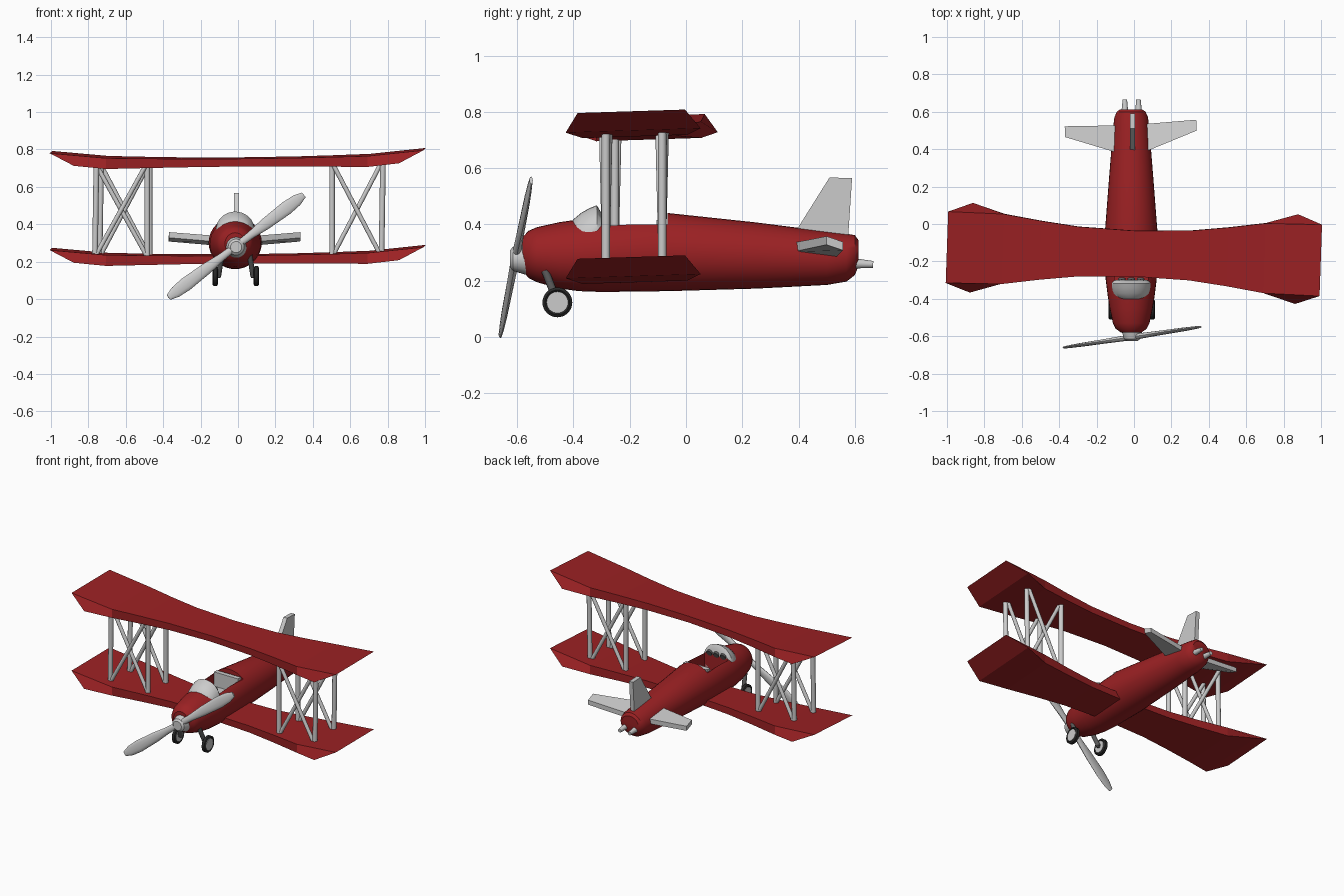
import bpy, bmesh, math
from mathutils import Vector, Matrix, Euler

if "Cube" in bpy.data.objects:
    bpy.data.objects.remove(bpy.data.objects["Cube"])


def material(name, colour):
    m = bpy.data.materials.new(name)
    m.diffuse_color = (*colour, 1)
    m.use_nodes = True
    m.node_tree.nodes["Principled BSDF"].inputs["Base Color"].default_value = m.diffuse_color
    return m


RED = material("red paint", (0.33, 0.015, 0.017))
BLACK = material("black rubber", (0.02, 0.02, 0.02))
DARK = material("dark metal", (0.1, 0.1, 0.1))


def finish(bm, name, mat=None, smooth=True):
    bmesh.ops.recalc_face_normals(bm, faces=bm.faces)
    me = bpy.data.meshes.new(name)
    bm.to_mesh(me)
    bm.free()
    ob = bpy.data.objects.new(name, me)
    bpy.context.collection.objects.link(ob)
    if mat:
        me.materials.append(mat)
    if smooth:
        shade(ob)
    return ob


def activate(ob):
    bpy.ops.object.select_all(action='DESELECT')
    ob.select_set(True)
    bpy.context.view_layer.objects.active = ob


def shade(ob):
    activate(ob)
    bpy.ops.object.shade_smooth_by_angle(angle=math.radians(35))


def loft(name, rings, mat=None, smooth=True, matrix=None):
    bm = bmesh.new()
    loops = [[bm.verts.new(p) for p in r] for r in rings]
    n = len(loops[0])
    for a, b in zip(loops, loops[1:]):
        for i in range(n):
            j = (i + 1) % n
            bm.faces.new((a[i], a[j], b[j], b[i]))
    bm.faces.new(loops[0])
    bm.faces.new(loops[-1])
    if matrix:
        bm.transform(matrix)
    return finish(bm, name, mat, smooth)


def oval(x, y, z, rx, rz, n=32):
    return [(x + rx * math.cos(2 * math.pi * i / n), y, z + rz * math.sin(2 * math.pi * i / n))
            for i in range(n)]


def rod(name, a, b, r, mat=None, r2=None, n=12):
    a, b = Vector(a), Vector(b)
    bm = bmesh.new()
    bmesh.ops.create_cone(bm, cap_ends=True, segments=n, radius1=r,
                          radius2=r if r2 is None else r2, depth=(b - a).length)
    bm.transform(Matrix.Translation((a + b) / 2)
                 @ (b - a).to_track_quat('Z', 'Y').to_matrix().to_4x4())
    return finish(bm, name, mat)


def box(name, lo, hi):
    bm = bmesh.new()
    bmesh.ops.create_cube(bm, size=1)
    lo, hi = Vector(lo), Vector(hi)
    bm.transform(Matrix.Translation((lo + hi) / 2) @ Matrix.Diagonal((*(hi - lo), 1)))
    return finish(bm, name, smooth=False)


CX = -0.015

# fuselage: y, bottom, top, half width
body = [(-.58, .235, .355, .055), (-.56, .21, .377, .083), (-.53, .195, .39, .098),
        (-.45, .172, .408, .115), (-.38, .163, .418, .126), (-.3, .16, .428, .136),
        (-.06, .163, .44, .142), (.25, .172, .407, .118), (.5, .185, .375, .098),
        (.57, .197, .367, .09), (.6, .22, .362, .077), (.612, .25, .345, .06)]
fuselage = loft("fuselage", [oval(CX, y, (b + t) / 2, w, (t - b) / 2) for y, b, t, w in body], RED)

# open cockpit: lowered rim and inner pit
for lo, hi in (((-.2, -.32, .4), (.2, -.065, .6)), ((CX - .09, -.3, .29), (CX + .09, -.07, .6))):
    cutter = box("cockpit_cutter", lo, hi)
    cutter.hide_render = True
    mod = fuselage.modifiers.new("cockpit", 'BOOLEAN')
    mod.operation = 'DIFFERENCE'
    mod.solver = 'EXACT'
    mod.object = cutter
    activate(fuselage)
    bpy.ops.object.modifier_apply(modifier=mod.name)
    bpy.data.objects.remove(cutter)
shade(fuselage)
box("seat_back", (CX - .088, -.105, .29), (CX + .088, -.075, .415))
box("seat_base", (CX - .08, -.2, .285), (CX + .08, -.08, .32))

# windscreen fairing and instrument dials
screen = [(-.415, .02, .06, .39), (-.4, .085, .08, .418), (-.37, .098, .09, .443),
          (-.34, .104, .1, .459), (-.317, .104, .1, .468), (-.3, .098, .085, .44)]
loft("windscreen", [oval(CX, y, t - h, w, h) for y, w, h, t in screen])
for dx in (-.05, 0, .05):
    rod("dial", (CX + dx, -.305, .41), (CX + dx, -.292, .405), .02, DARK, n=16)

# wings: top x, bottom x, top half chord, bottom half chord, top z, bottom z
half = [(0, 0, .122, .122, .037, -.004), (.3, .3, .133, .133, .039, -.006),
        (.5, .5, .157, .157, .043, -.008), (.7, .7, .187, .187, .048, -.01),
        (1, .87, .191, .24, .077, .01)]
stations = [(-a, -b, *r) for a, b, *r in reversed(half[1:])] + half
tilt = Euler((.032, -.008, -.035)).to_matrix().to_4x4()
for name, z in (("upper_wing", .717), ("lower_wing", .199)):
    rings = [[(xb, -hb, zb), (xb, hb, zb), (xt, ht, zt), (xt, -ht, zt)]
             for xt, xb, ht, hb, zt, zb in stations]
    loft(name, rings, RED, smooth=False, matrix=Matrix.Translation((0, -.157, z)) @ tilt)

# wing struts with crossed braces, front and back rows
for xo, xi, rows in ((-.765, -.485, (-.253, -.085)), (.767, .503, (-.285, -.085))):
    for k, y in enumerate(rows):
        o = .025 * k if xo < 0 else 0
        lo, hi = .215, .73
        a, b = xo + o, xi + o * .5
        rod("outer_strut", (a, y, lo), (a + .008, y, hi), .015)
        rod("inner_strut", (b, y, lo), (b, y, hi), .015)
        rod("cross_brace", (a, y, lo + .01), (b, y - .012, hi), .012)
        rod("cross_brace", (b, y, lo + .01), (a, y + .012, hi), .012)

# propeller and hub
C = Vector((-.01, -.605, .283))
loft("propeller_hub", [oval(-.01, y, .278, r, r, 24) for y, r in
                       ((-.625, .03), (-.615, .043), (-.565, .058))])
tip = Vector((.363, .055, .275))
axis = tip.normalized()
flat = Vector((0, 1, 0)).cross(axis).normalized()
thick = axis.cross(flat)
for s in (1, -1):
    rings = []
    for d, w, t in ((0, .018, .016), (.1, .021, .014), (.2, .031, .012), (.34, .037, .01),
                    (.41, .031, .008), (.457, .016, .006)):
        rings.append([C + axis * d * s + flat * w * math.cos(q) + thick * t * math.sin(q)
                      for q in (i * math.pi / 6 for i in range(12))])
    loft("propeller_blade", rings)

# tail fin
fin = [(.38, .36), (.51, .567), (.59, .564), (.575, .34)]
loft("tail_fin", [[(x, y, z) for y, z in fin] for x in (-.022, .006)], smooth=False)

# tailplanes
yaw = Matrix.Translation((CX, .46, .3)) @ Matrix.Rotation(.05, 4, 'Z')
for s, name in ((-1, "left_tailplane"), (1, "right_tailplane")):
    rings = []
    for x, f, b, z, t in ((.05, -.085, .07, .008, .016), (.352, .022, .08, .033, .015)):
        rings.append([(s * x, f, z + .01 - t), (s * x, b, z - .01 - t),
                      (s * x, b, z - .01 + t), (s * x, f, z + .01 + t)])
    loft(name, rings, smooth=False, matrix=yaw)

# rear pipes
for x in (-.049, .024):
    rod("rear_pipe", (x, .59, .262), (x, .665, .258), .019, r2=.012, n=16)

# landing gear
for x, s in ((-.122, -1), (.098, 1)):
    y, z = -.457, .123
    prof = ((-.009, .037), (-.015, .044), (-.009, .053), (.009, .053), (.015, .044), (.009, .037))
    m = Matrix.Translation((x, y, z)) @ Matrix.Rotation(math.pi / 2, 4, 'Z')
    loft("tyre", [oval(0, d, 0, r, r) for d, r in prof], BLACK, matrix=m)
    rod("wheel_disc", (x - .013, y, z), (x + .013, y, z), .038, n=32)
    rod("axle", (x - s * .028, y, z), (x + s * .01, y, z), .01, DARK)
    rod("wheel_leg", (x - s * .035, -.5, .235), (x - s * .018, y, z), .014, DARK)
